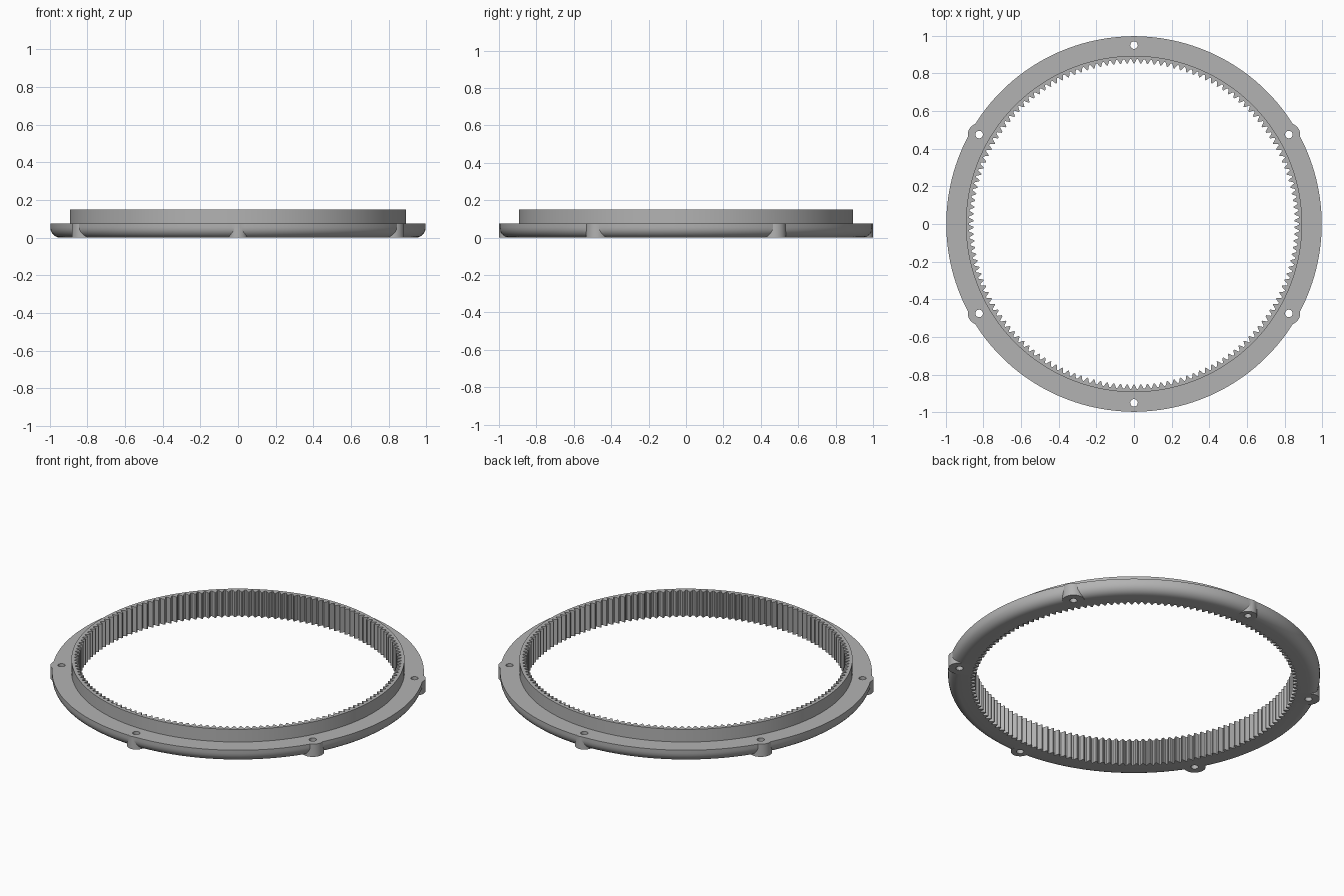
import bpy, bmesh
from math import sin, cos, pi, radians

cube = bpy.data.objects.get("Cube")
if cube:
    bpy.data.objects.remove(cube, do_unlink=True)

SEGMENTS = 180
TEETH = 150
TIP, ROOT = 0.853, 0.876
COLLAR, OUTER = 0.893, 0.997
FLANGE_TOP, TOP = 0.075, 0.15
FILLET = 0.055
HOLE_RADIUS = 0.95

grey = bpy.data.materials.new("grey")
grey.use_nodes = True
grey.diffuse_color = (0.45, 0.45, 0.45, 1)
grey.node_tree.nodes["Principled BSDF"].inputs["Base Color"].default_value = grey.diffuse_color


def finish(bm, name):
    bmesh.ops.recalc_face_normals(bm, faces=bm.faces)
    mesh = bpy.data.meshes.new(name)
    bm.to_mesh(mesh)
    bm.free()
    mesh.materials.append(grey)
    obj = bpy.data.objects.new(name, mesh)
    bpy.context.collection.objects.link(obj)
    return obj


def revolve(name, profile):
    """Spin a closed (radius, z) profile around the z axis."""
    bm = bmesh.new()
    rings = []
    for i in range(SEGMENTS):
        a = 2 * pi * i / SEGMENTS
        rings.append([bm.verts.new((r * cos(a), r * sin(a), z)) for r, z in profile])
    n = len(profile)
    for i in range(SEGMENTS):
        p, q = rings[i - 1], rings[i]
        for j in range(n):
            bm.faces.new((p[j - 1], q[j - 1], q[j], p[j]))
    return finish(bm, name)


def prism(name, outlines, z0, z1):
    """Extrude one or more closed (x, y) outlines from z0 to z1."""
    bm = bmesh.new()
    for outline in outlines:
        face = bm.faces.new([bm.verts.new((x, y, z0)) for x, y in outline])
        top = bmesh.ops.extrude_face_region(bm, geom=[face])["geom"]
        verts = [v for v in top if isinstance(v, bmesh.types.BMVert)]
        bmesh.ops.translate(bm, verts=verts, vec=(0, 0, z1 - z0))
    return finish(bm, name)


def circle(cx, cy, r, n=32):
    return [(cx + r * cos(2 * pi * i / n), cy + r * sin(2 * pi * i / n)) for i in range(n)]


def combine(obj, tool, operation):
    mod = obj.modifiers.new(operation.lower(), "BOOLEAN")
    mod.operation, mod.solver, mod.object = operation, "EXACT", tool
    bpy.context.view_layer.objects.active = obj
    bpy.ops.object.modifier_apply(modifier=mod.name)
    bpy.data.objects.remove(tool, do_unlink=True)


# Ring body: flange with a rounded lower edge and a raised collar
bore = 0.83
fillet = [(OUTER - FILLET + FILLET * sin(a), FILLET - FILLET * cos(a))
          for a in (radians(d) for d in range(0, 91, 15))]
ring = revolve("ring_gear", [(bore, 0)] + fillet + [
    (OUTER, FLANGE_TOP), (COLLAR, FLANGE_TOP), (COLLAR, TOP), (bore, TOP)])

# Screw bosses that fill the rounded edge around each hole
spots = [(HOLE_RADIUS * cos(radians(d)), HOLE_RADIUS * sin(radians(d)))
         for d in range(30, 390, 60)]
bosses = prism("bosses", [circle(x, y, 0.05 if abs(x) < 0.1 else 0.06) for x, y in spots],
               0, FLANGE_TOP)
combine(ring, bosses, "UNION")

# Screw holes
holes = prism("holes", [circle(x, y, 0.02, 24) for x, y in spots], -0.1, 0.3)
combine(ring, holes, "DIFFERENCE")

# Internal gear teeth
gear = []
for i in range(TEETH):
    for offset, r in ((-0.42, TIP), (-0.1, ROOT), (0.1, ROOT), (0.42, TIP)):
        a = 2 * pi * (i + offset) / TEETH
        gear.append((r * cos(a), r * sin(a)))
combine(ring, prism("tooth_cutter", [gear], -0.1, 0.3), "DIFFERENCE")

# Smooth round walls, sharp teeth and rims
bpy.ops.object.select_all(action="DESELECT")
ring.select_set(True)
bpy.context.view_layer.objects.active = ring
bpy.ops.object.shade_smooth_by_angle(angle=radians(25))
